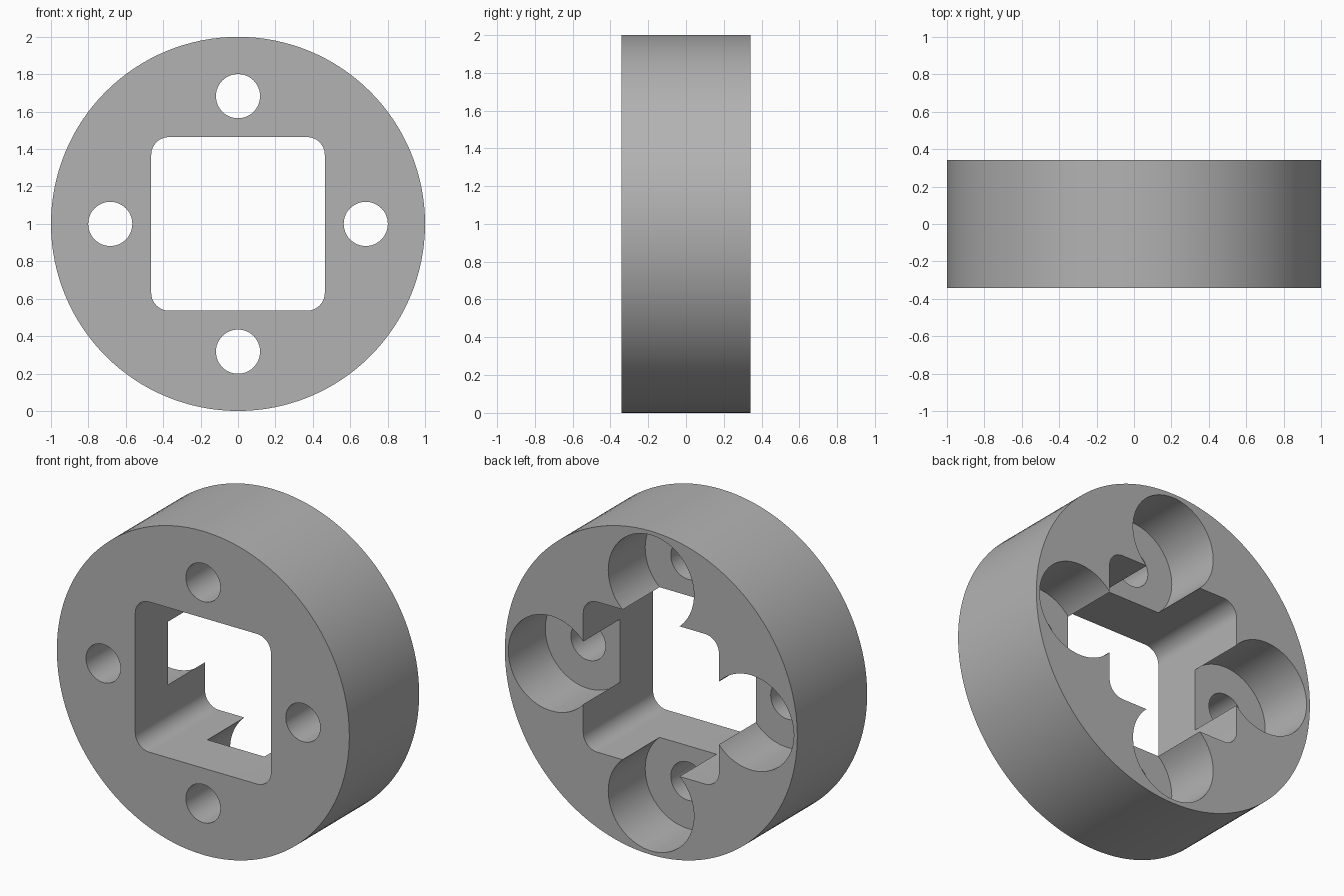
import bpy
import bmesh
import math
from mathutils import Matrix, Vector

if "Cube" in bpy.data.objects:
    bpy.data.objects.remove(bpy.data.objects["Cube"], do_unlink=True)

HALF = 0.341        # half thickness of the disc
FLOOR = -0.02       # depth of the counterbore floors
BOLT_RADIUS = 0.683

grey = bpy.data.materials.new("grey")
grey.use_nodes = True
colour = (0.45, 0.45, 0.45, 1)
grey.diffuse_color = colour
grey.node_tree.nodes["Principled BSDF"].inputs["Base Color"].default_value = colour


def circle(radius, count):
    return [(radius * math.cos(math.tau * i / count), radius * math.sin(math.tau * i / count))
            for i in range(count)]


def rounded_square(half, radius, steps=12):
    points = []
    for corner in range(4):
        mid = math.pi / 4 + corner * math.pi / 2
        cx = math.copysign(half - radius, math.cos(mid))
        cz = math.copysign(half - radius, math.sin(mid))
        for i in range(steps + 1):
            a = (corner + i / steps) * math.pi / 2
            points.append((cx + radius * math.cos(a), cz + radius * math.sin(a)))
    return points


def prism(name, profile, y0, y1, centre=(0, 0)):
    """Extrude an x-z profile from y0 to y1."""
    bm = bmesh.new()
    face = bm.faces.new([bm.verts.new((x + centre[0], y0, z + centre[1] + 1)) for x, z in profile])
    extruded = bmesh.ops.extrude_face_region(bm, geom=[face])["geom"]
    moved = [v for v in extruded if isinstance(v, bmesh.types.BMVert)]
    bmesh.ops.translate(bm, verts=moved, vec=(0, y1 - y0, 0))
    bmesh.ops.recalc_face_normals(bm, faces=bm.faces)
    mesh = bpy.data.meshes.new(name)
    bm.to_mesh(mesh)
    bm.free()
    mesh.materials.append(grey)
    obj = bpy.data.objects.new(name, mesh)
    bpy.context.collection.objects.link(obj)
    return obj


# Round body
body = prism("flange_body", circle(1, 128), -HALF, HALF)

# Square centre opening
cutters = [prism("square_cutter", rounded_square(0.464, 0.095), -1, 1)]

# Four bolt holes, counterbored from the back
for i in range(4):
    a = i * math.pi / 2
    centre = (BOLT_RADIUS * math.cos(a), BOLT_RADIUS * math.sin(a))
    cutters.append(prism("bolt_hole_cutter", circle(0.118, 48), -1, 1, centre))
    cutters.append(prism("counterbore_cutter", circle(0.293, 72), FLOOR, 1, centre))

bpy.context.view_layer.objects.active = body
body.select_set(True)
for cutter in cutters:
    cutter.hide_render = True
    cut = body.modifiers.new("cut", "BOOLEAN")
    cut.operation = "DIFFERENCE"
    cut.solver = "EXACT"
    cut.object = cutter
    bpy.ops.object.modifier_apply(modifier=cut.name)
    bpy.data.objects.remove(cutter, do_unlink=True)

# Smooth walls with sharp rims
bpy.ops.object.select_all(action="DESELECT")
body.select_set(True)
bpy.ops.object.shade_smooth_by_angle(angle=math.radians(30))
